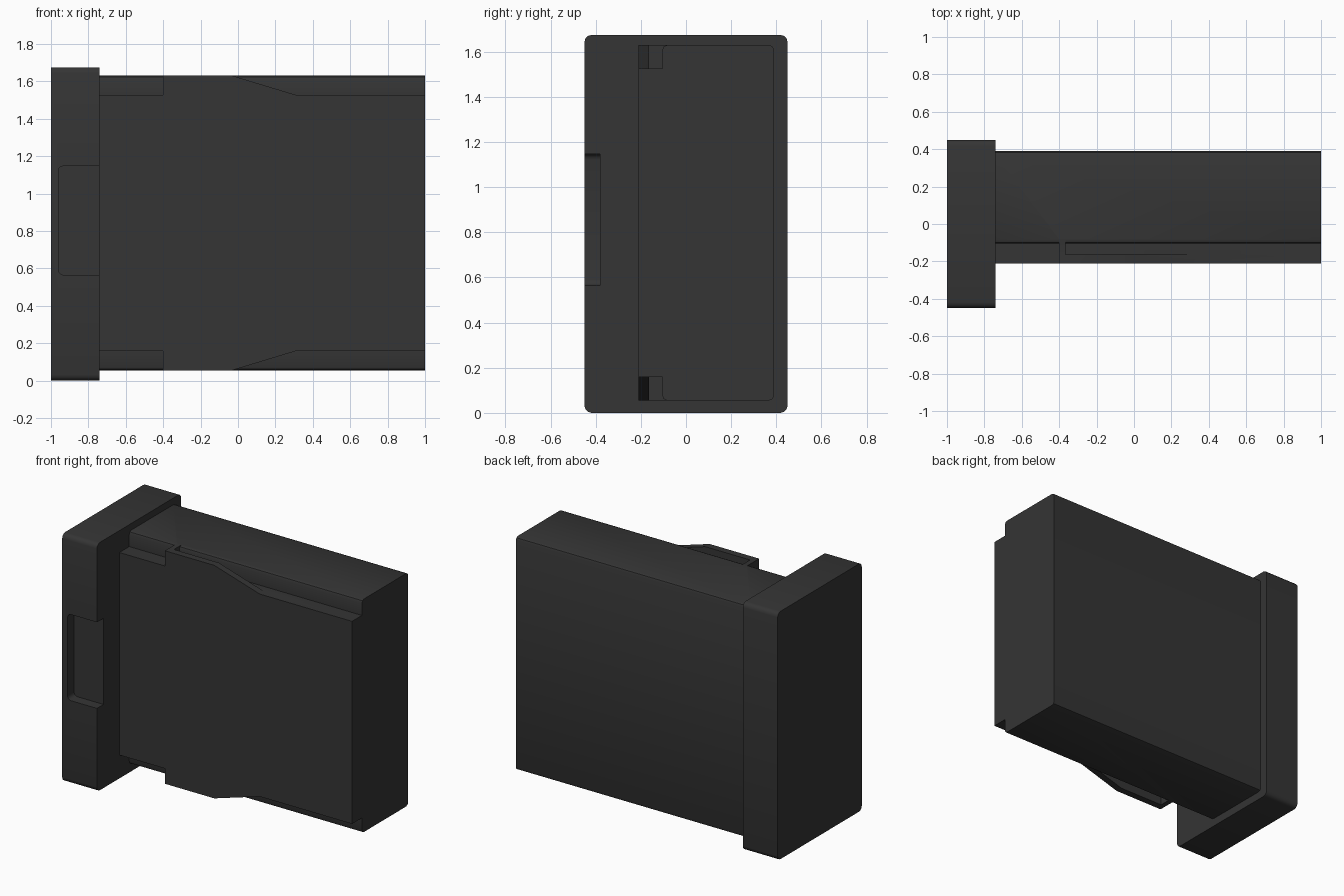
import bpy, bmesh
from mathutils import Vector

if "Cube" in bpy.data.objects:
    bpy.data.objects.remove(bpy.data.objects["Cube"])

dark = bpy.data.materials.new("dark_plastic")
dark.diffuse_color = (0.035, 0.035, 0.035, 1)
dark.use_nodes = True
dark.node_tree.nodes["Principled BSDF"].inputs["Base Color"].default_value = dark.diffuse_color
MID = 0.8425  # mirror height of the body


def finish(name, bm):
    bmesh.ops.recalc_face_normals(bm, faces=bm.faces)
    me = bpy.data.meshes.new(name)
    bm.to_mesh(me)
    bm.free()
    ob = bpy.data.objects.new(name, me)
    bpy.context.collection.objects.link(ob)
    me.materials.append(dark)
    return ob


def box(name, lo, hi, axis=None, radius=0, segs=3):
    """Box between two corners; edges along the given axis may be rounded."""
    bm = bmesh.new()
    bmesh.ops.create_cube(bm, size=1)
    lo, hi = Vector(lo), Vector(hi)
    for v in bm.verts:
        v.co = (lo + hi) / 2 + v.co * (hi - lo)
    if radius:
        edges = [e for e in bm.edges
                 if abs((e.verts[0].co - e.verts[1].co)[axis]) > 1e-4]
        bmesh.ops.bevel(bm, geom=edges, offset=radius, segments=segs,
                        profile=0.5, affect='EDGES')
    return finish(name, bm)


def plate(name, pts, y0, y1):
    """XZ profile extruded along y."""
    bm = bmesh.new()
    f = bm.faces.new([bm.verts.new((x, y0, z)) for x, z in pts])
    ext = bmesh.ops.extrude_face_region(bm, geom=[f])
    for v in ext["geom"]:
        if isinstance(v, bmesh.types.BMVert):
            v.co.y = y1
    return finish(name, bm)


def combine(ob, other, op):
    """Apply a boolean and remove the helper."""
    m = ob.modifiers.new("bool", 'BOOLEAN')
    m.operation, m.object, m.solver = op, other, 'EXACT'
    dg = bpy.context.evaluated_depsgraph_get()
    me = bpy.data.meshes.new_from_object(ob.evaluated_get(dg))
    ob.modifiers.clear()
    ob.data = me
    bpy.data.objects.remove(other)


# front bezel with a finger recess
bezel = box("bezel", (-1, -0.45, 0), (-0.74, 0.45, 1.675), 0, 0.032, 3)
recess = box("recess_cutter", (-0.96, -0.6, 0.565), (-0.6, -0.38, 1.147), 1, 0.025, 3)
combine(bezel, recess, 'DIFFERENCE')

# main body
body = box("body", (-0.74, -0.105, 0.055), (1, 0.39, 1.63), 0, 0.022, 2)

# side slab, lower than the body so guide rails run along its edges
combine(body, box("slab", (-0.74, -0.19, 0.158), (1, -0.05, 1.527)), 'UNION')

# outer plate with ramped latch bumps, mirrored top and bottom
top = [(-0.74, 1.527), (-0.4, 1.527), (-0.4, 1.63), (-0.03, 1.63), (0.31, 1.527), (1, 1.527)]
bottom = [(x, 2 * MID - z) for x, z in reversed(top)]
combine(body, plate("latch_plate", top + bottom, -0.21, -0.163), 'UNION')

# tabs joining the bumps to the body
combine(body, box("tabs", (-0.4, -0.18, 0.055), (-0.365, -0.08, 1.63)), 'UNION')

# smooth only the rounded corners
for ob in (bezel, body):
    bpy.ops.object.select_all(action='DESELECT')
    ob.select_set(True)
    bpy.context.view_layer.objects.active = ob
    bpy.ops.object.shade_smooth_by_angle(angle=0.6)
